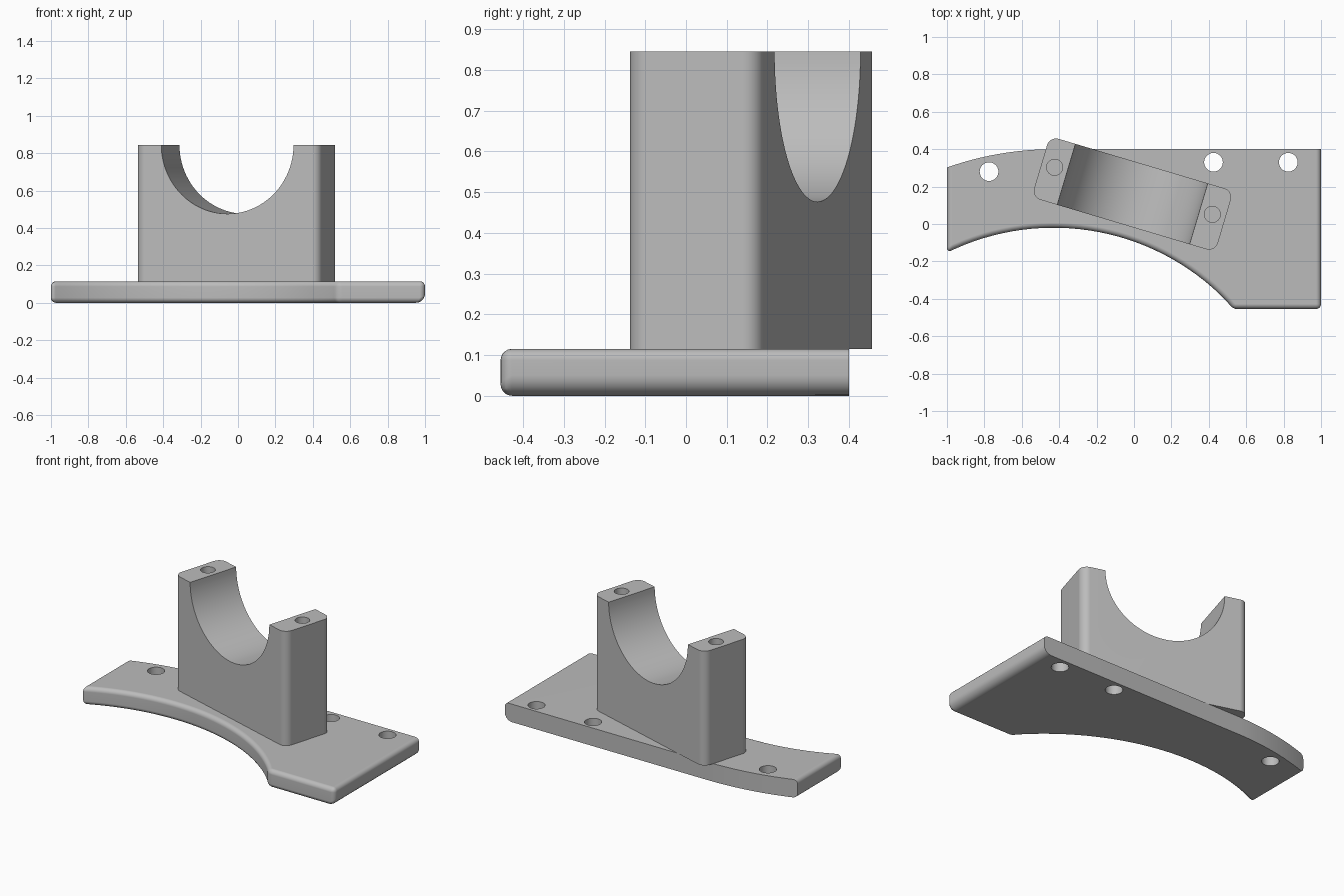
import bpy
import bmesh
from math import asin, cos, sin, pi, radians
from mathutils import Matrix, Vector

cube = bpy.data.objects.get("Cube")
if cube:
    bpy.data.objects.remove(cube, do_unlink=True)

grey = bpy.data.materials.new("plain grey")
grey.use_nodes = True
grey.diffuse_color = (0.5, 0.5, 0.5, 1)
grey.node_tree.nodes["Principled BSDF"].inputs["Base Color"].default_value = (0.5, 0.5, 0.5, 1)

BASE_TOP, TOP = 0.115, 0.845


def make_object(name, bm):
    bmesh.ops.recalc_face_normals(bm, faces=bm.faces)
    mesh = bpy.data.meshes.new(name)
    bm.to_mesh(mesh)
    bm.free()
    mesh.materials.append(grey)
    obj = bpy.data.objects.new(name, mesh)
    bpy.context.collection.objects.link(obj)
    return obj


def prism(outline, z0, z1):
    bm = bmesh.new()
    face = bm.faces.new([bm.verts.new((x, y, z0)) for x, y in outline])
    top = bmesh.ops.extrude_face_region(bm, geom=[face])["geom"]
    verts = [v for v in top if isinstance(v, bmesh.types.BMVert)]
    bmesh.ops.translate(bm, verts=verts, vec=(0, 0, z1 - z0))
    return bm


def activate(obj):
    bpy.ops.object.select_all(action='DESELECT')
    obj.select_set(True)
    bpy.context.view_layer.objects.active = obj


def cut_cylinder(obj, radius, depth, matrix, sides):
    bm = bmesh.new()
    bmesh.ops.create_cone(bm, cap_ends=True, segments=sides, radius1=radius,
                          radius2=radius, depth=depth, matrix=matrix)
    cutter = make_object("cutter", bm)
    cutter.hide_render = True
    mod = obj.modifiers.new("cut", 'BOOLEAN')
    mod.operation, mod.solver, mod.object = 'DIFFERENCE', 'EXACT', cutter
    activate(obj)
    bpy.ops.object.modifier_apply(modifier=mod.name)
    bpy.data.objects.remove(cutter, do_unlink=True)


def finish(obj):
    activate(obj)
    bpy.ops.object.shade_smooth_by_angle(angle=radians(30))
    mod = obj.modifiers.new("flat faces", 'WEIGHTED_NORMAL')
    mod.keep_sharp = True


# Base plate: concentric front and back arcs plus a rectangular end
CX, CY, R_IN, R_OUT = -0.43, -1.307, 1.287, 1.707


def arc(radius, x0, x1, count):
    a0, a1 = asin((x0 - CX) / radius), asin((x1 - CX) / radius)
    steps = [a0 + (a1 - a0) * i / count for i in range(count + 1)]
    return [(CX + radius * sin(a), CY + radius * cos(a)) for a in steps]


FRONT = -0.455
front_arc = arc(R_IN, -1, 0.53, 32)
front_arc[-1] = (front_arc[-1][0], FRONT)
outline = front_arc + [(1, FRONT), (1, 0.4)] + arc(R_OUT, CX, -1, 12)
bm = prism(outline, 0, BASE_TOP)

# Rounded edges everywhere but the back, larger under the right-hand end
weight = bm.edges.layers.float.new("bevel_weight_edge")
corners = [Vector(front_arc[0]), Vector(front_arc[-1]), Vector((1, FRONT))]
for e in bm.edges:
    a, b = e.verts[0].co, e.verts[1].co
    mid = (a + b) / 2
    if abs(a.z - b.z) > 0.01:
        if any((mid.xy - c).length < 0.01 for c in corners):
            e[weight] = 0.55
    elif mid.x > 0.99:
        e[weight] = 1.0 if mid.z < 0.01 else 0.55
    elif mid.x < -0.99 and abs(a.x - b.x) < 0.001 or mid.y < 0 and mid.x < 0.99:
        e[weight] = 0.55
base = make_object("base_plate", bm)
bev = base.modifiers.new("round", 'BEVEL')
bev.limit_method, bev.width, bev.segments = 'WEIGHT', 0.05, 5
bev.use_clamp_overlap = False
activate(base)
bpy.ops.object.modifier_apply(modifier=bev.name)

# Mounting holes through the plate
for x, y in [(-0.775, 0.28), (0.425, 0.33), (0.825, 0.33)]:
    cut_cylinder(base, 0.05, 0.5, Matrix.Translation((x, y, 0.05)), 32)
finish(base)

# Saddle block: rounded upright box, turned on the plate
hx, hy = 0.5125, 0.17
bm = prism([(-hx, -hy), (hx, -hy), (hx, hy), (-hx, hy)], BASE_TOP, TOP)
upright = [e for e in bm.edges if abs(e.verts[0].co.z - e.verts[1].co.z) > 0.1]
bmesh.ops.bevel(bm, geom=upright, offset=0.05, segments=8, profile=0.5, affect='EDGES')
block = make_object("saddle_block", bm)

# Half-round cradle and two blind screw holes
cradle = Matrix.Translation((0, 0, TOP)) @ Matrix.Rotation(pi / 2, 4, 'X')
cut_cylinder(block, 0.369, 1, cradle, 96)
for side in (-1, 1):
    cut_cylinder(block, 0.043, 0.6, Matrix.Translation((side * 0.44, 0.018, TOP)), 32)
block.data.transform(Matrix.Translation((-0.008, 0.16, 0)) @ Matrix.Rotation(radians(-16.6), 4, 'Z'))
finish(block)
